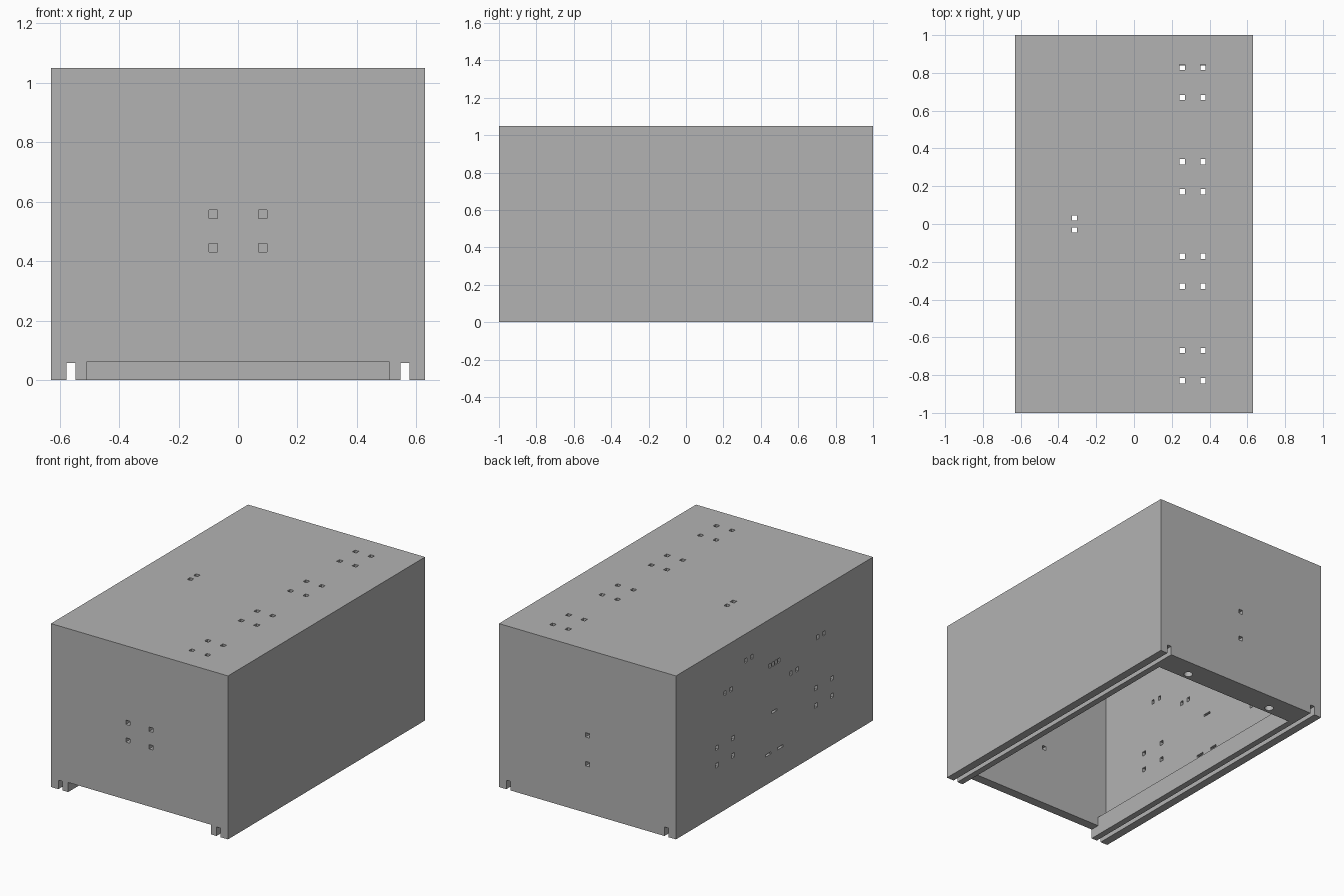
import bpy
import bmesh
from mathutils import Matrix, Vector

old = bpy.data.objects.get("Cube")
if old:
    bpy.data.objects.remove(old, do_unlink=True)

W, L, H = 0.629, 1.0, 1.05   # half width, half length, height
T = 0.06                     # panel thickness
HOLE = 0.028                 # side of a square mounting hole
DEEP = 3 * T                 # hole cutters reach past the panel on both sides

grey = bpy.data.materials.new("plain grey")
grey.use_nodes = True
grey.diffuse_color = (0.45, 0.45, 0.45, 1)
grey.node_tree.nodes["Principled BSDF"].inputs["Base Color"].default_value = grey.diffuse_color


def add_box(bm, lo, hi):
    lo, hi = Vector(lo), Vector(hi)
    m = Matrix.Translation((lo + hi) / 2) @ Matrix.Diagonal((*(hi - lo), 1))
    bmesh.ops.create_cube(bm, size=1, matrix=m)


def add_hole(bm, centre, size):
    half = Vector(size) / 2
    add_box(bm, Vector(centre) - half, Vector(centre) + half)


def make_object(name, bm):
    mesh = bpy.data.meshes.new(name)
    bm.to_mesh(mesh)
    bm.free()
    obj = bpy.data.objects.new(name, mesh)
    bpy.context.collection.objects.link(obj)
    return obj


def cut(body, bm):
    """Subtract the shapes in bm from the body and discard the cutter."""
    cutter = make_object("cutter", bm)
    cutter.hide_render = True
    mod = body.modifiers.new("cut", "BOOLEAN")
    mod.operation, mod.solver, mod.object = "DIFFERENCE", "EXACT", cutter
    graph = bpy.context.evaluated_depsgraph_get()
    mesh = bpy.data.meshes.new_from_object(body.evaluated_get(graph))
    body.modifiers.clear()
    body.data = mesh
    bpy.data.objects.remove(cutter, do_unlink=True)


# Outer case
bm = bmesh.new()
add_box(bm, (-W, -L, 0), (W, L, H))
case = make_object("case_shell", bm)

# Hollow interior
bm = bmesh.new()
add_box(bm, (-W + T, -L + T, 2 * T), (W - T, L - T, H - T))
cut(case, bm)

# Large opening in the floor
bm = bmesh.new()
add_box(bm, (-0.507, -L + T, -T), (0.507, 0.84, 3 * T))
cut(case, bm)

# Front slot under the panel and the two full-length rail grooves
bm = bmesh.new()
add_box(bm, (-0.507, -L - T, -T), (0.507, 0, 0.062))
for side in (-1, 1):
    add_hole(bm, (side * 0.562, 0, 0), (0.03, 3 * L, 0.116))
cut(case, bm)

bm = bmesh.new()
# Top holes: four groups of four, and one pair
for y in (0.83, 0.67, 0.33, 0.17):
    for side in (-1, 1):
        for x in (0.255, 0.365):
            add_hole(bm, (x, side * y, H), (HOLE, HOLE, DEEP))
for y in (-0.032, 0.032):
    add_hole(bm, (-0.315, y, H), (HOLE, HOLE, DEEP))

# Front holes
for x in (-0.083, 0.083):
    for z in (0.445, 0.558):
        add_hole(bm, (x, -L, z), (HOLE, DEEP, HOLE))

# Back holes
for z in (0.315, 0.5):
    add_hole(bm, (0, L, z), (HOLE, DEEP, HOLE))

# Right wall: square groups of four
for side in (-1, 1):
    for y in (0.42, 0.584):
        for z in (0.318, 0.43):
            add_hole(bm, (-W, side * y, z), (DEEP, HOLE, HOLE))

# Right wall: paired holes
for y, z in ((-0.47, 0.75), (0.47, 0.75), (0.26, 0.878), (-0.2, 0.622)):
    for step in (-0.031, 0.031):
        add_hole(bm, (-W, y + step, z), (DEEP, 0.022, HOLE))

# Right wall: row of four and three flat slots
for y in (-0.046, -0.015, 0.015, 0.046):
    add_hole(bm, (-W, y, 0.75), (DEEP, 0.018, HOLE))
for y, z in ((0.004, 0.443), (0.063, 0.188), (-0.06, 0.188)):
    add_hole(bm, (-W, y, z), (DEEP, 0.055, 0.014))

# Round holes in the rear floor strip
for x in (-0.317, 0.317):
    bmesh.ops.create_cone(bm, cap_ends=True, segments=24, radius1=0.027, radius2=0.027,
                          depth=8 * T, matrix=Matrix.Translation((x, 0.885, 0)))
cut(case, bm)

case.data.materials.clear()
case.data.materials.append(grey)
for poly in case.data.polygons:
    poly.material_index = 0
    poly.use_smooth = False
